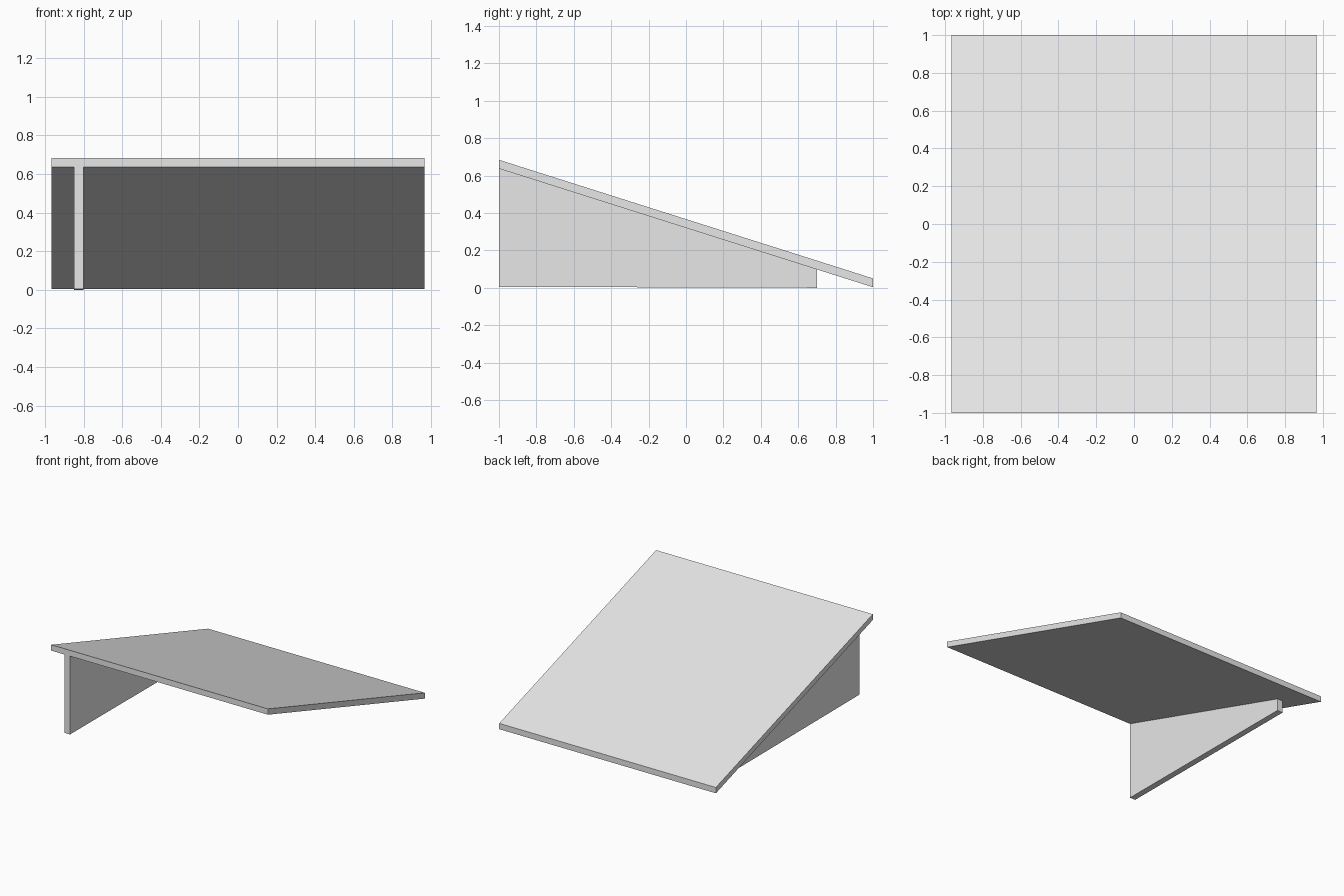
import bpy

cube = bpy.data.objects.get("Cube")
if cube:
    bpy.data.objects.remove(cube, do_unlink=True)

# Single plain grey
grey = bpy.data.materials.new("light_grey")
grey.use_nodes = True
colour = (0.8, 0.8, 0.8, 1)
grey.diffuse_color = colour
grey.node_tree.nodes["Principled BSDF"].inputs["Base Color"].default_value = colour


def extrude_profile(name, profile, x0, x1):
    """Extrude a (y, z) side profile from x0 to x1."""
    n = len(profile)
    verts = [(x, y, z) for x in (x0, x1) for y, z in profile]
    faces = [tuple(reversed(range(n))), tuple(range(n, 2 * n))]
    faces += [(i, (i + 1) % n, (i + 1) % n + n, i + n) for i in range(n)]
    mesh = bpy.data.meshes.new(name)
    mesh.from_pydata(verts, [], faces)
    mesh.materials.append(grey)
    obj = bpy.data.objects.new(name, mesh)
    bpy.context.collection.objects.link(obj)
    return obj


# Sloping panel with upright end faces
half_width = 0.967
front_low, back_low, thickness = 0.637, 0.003, 0.047
extrude_profile("sloped_panel", [
    (-1, front_low), (1, back_low),
    (1, back_low + thickness), (-1, front_low + thickness),
], -half_width, half_width)

# Wedge-shaped support fin under one side, meeting the panel's underside
fin_end = 0.7
fin_top = front_low + (back_low - front_low) * (fin_end + 1) / 2
extrude_profile("support_fin", [
    (-1, 0.005), (fin_end, 0), (fin_end, fin_top), (-1, front_low),
], -0.85, -0.80)
